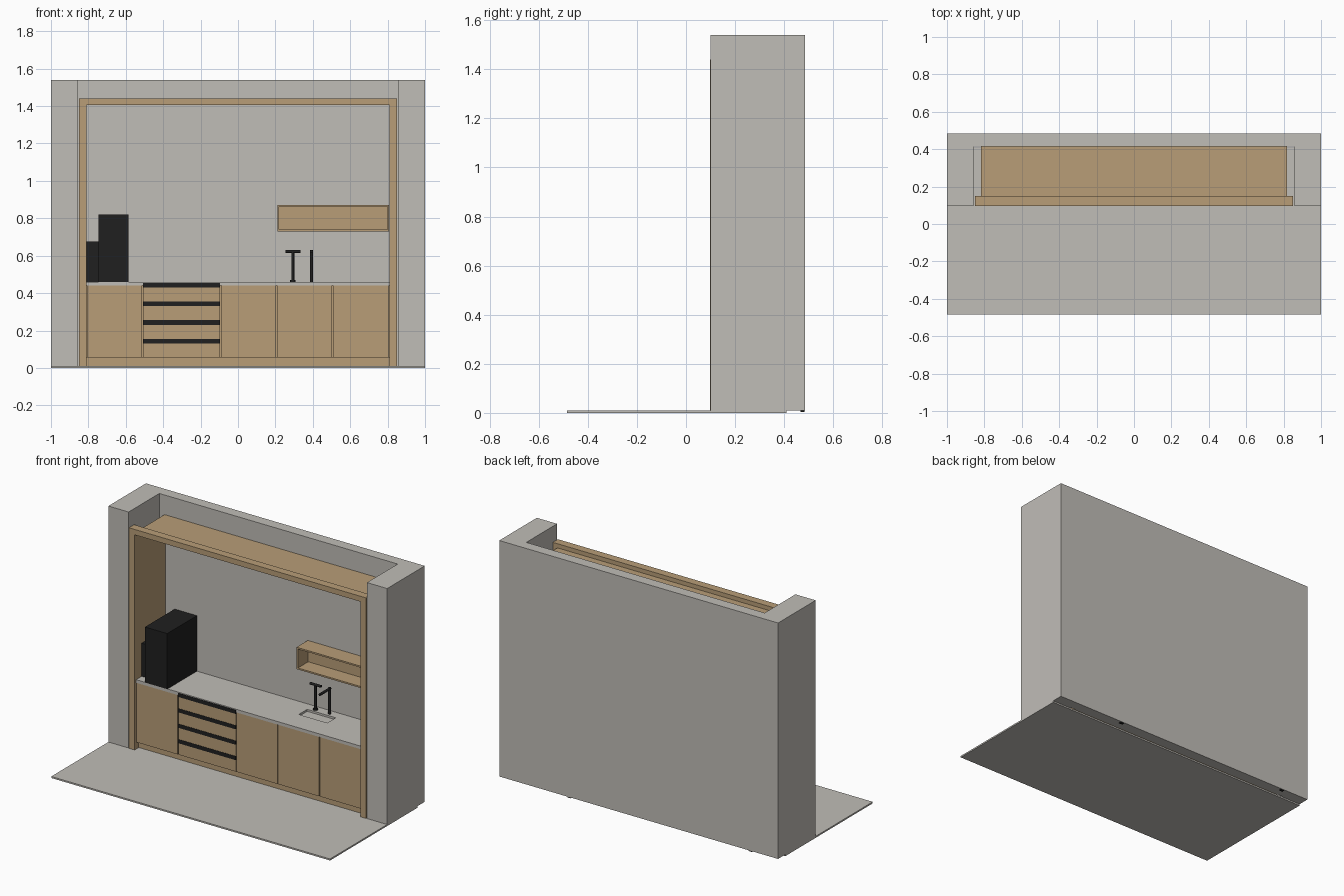
import bpy
import bmesh
from mathutils import Vector

if "Cube" in bpy.data.objects:
    bpy.data.objects.remove(bpy.data.objects["Cube"], do_unlink=True)


def make_material(name, color):
    mat = bpy.data.materials.new(name)
    mat.use_nodes = True
    mat.diffuse_color = (*color, 1)
    mat.node_tree.nodes["Principled BSDF"].inputs["Base Color"].default_value = (*color, 1)
    return mat


STONE = make_material("warm grey plaster", (0.53, 0.51, 0.475))
WOOD = make_material("light oak", (0.48, 0.34, 0.185))
BLACK = make_material("matte black", (0.014, 0.014, 0.014))


def finish(name, bm, mat):
    bmesh.ops.recalc_face_normals(bm, faces=bm.faces)
    mesh = bpy.data.meshes.new(name)
    bm.to_mesh(mesh)
    bm.free()
    mesh.materials.append(mat)
    obj = bpy.data.objects.new(name, mesh)
    bpy.context.collection.objects.link(obj)
    return obj


def box(name, x, y, z, mat):
    """Box from (min, max) ranges on each axis."""
    bm = bmesh.new()
    bmesh.ops.create_cube(bm, size=1)
    for v in bm.verts:
        v.co = [r[0] if c < 0 else r[1] for c, r in zip(v.co, (x, y, z))]
    return finish(name, bm, mat)


def prism(name, outline, place, depth, mat):
    """Extrude a 2D outline; place maps each 2D point into space."""
    bm = bmesh.new()
    face = bm.faces.new([bm.verts.new(place(*p)) for p in outline])
    ext = bmesh.ops.extrude_face_region(bm, geom=[face])
    verts = [e for e in ext["geom"] if isinstance(e, bmesh.types.BMVert)]
    bmesh.ops.translate(bm, verts=verts, vec=depth)
    return finish(name, bm, mat)


def rod(name, start, end, radius, mat):
    a, b = Vector(start), Vector(end)
    bm = bmesh.new()
    bmesh.ops.create_cone(bm, cap_ends=True, segments=16, radius1=radius,
                          radius2=radius, depth=(b - a).length)
    turn = (b - a).to_track_quat("Z", "Y")
    for v in bm.verts:
        v.co = turn @ v.co + (a + b) / 2
    obj = finish(name, bm, mat)
    bpy.context.view_layer.objects.active = obj
    obj.select_set(True)
    bpy.ops.object.shade_smooth_by_angle()
    obj.select_set(False)
    return obj


# Floor slab and U-shaped niche wall
FLOOR, TOP, FRONT, BACK = 0.01, 1.54, 0.10, 0.415
box("floor_slab", (-1, 1), (-0.485, 0.41), (0, FLOOR), STONE)
half = [(1, 0.485), (1, FRONT), (0.855, FRONT), (0.855, BACK)]
outline = half + [(-x, y) for x, y in reversed(half)]
prism("niche_wall", outline, lambda x, y: (x, y, FLOOR), (0, 0, TOP - FLOOR), STONE)

# Oak portal trim around the opening
half = [(0.85, FLOOR), (0.85, 1.44)]
inner = [(0.81, FLOOR), (0.81, 1.405)]
outline = (half + [(-x, z) for x, z in reversed(half)]
           + [(-x, z) for x, z in inner] + list(reversed(inner)))
prism("portal_trim", outline, lambda x, z: (x, 0.0975, z), (0, 0.0525, 0), WOOD)

# Oak lining of the niche
for side, name in ((-1, "right"), (1, "left")):
    box(name + "_lining", sorted((side * 0.81, side * 0.817)), (0.15, BACK),
        (FLOOR, 1.405), WOOD)
box("ceiling_lining", (-0.817, 0.817), (0.15, BACK), (1.405, 1.413), WOOD)

# Base cabinets
FACE = 0.113
box("plinth", (-0.81, 0.81), (0.14, BACK), (FLOOR, 0.055), WOOD)
box("cabinet_body", (-0.81, 0.81), (FACE + 0.012, BACK), (0.055, 0.44), WOOD)
edges = [-0.81, -0.51, -0.092, 0.206, 0.506, 0.81]
GAP = 0.003
for i, (a, b) in enumerate(zip(edges, edges[1:])):
    if i != 1:
        box(f"cabinet_door_{i}", (a + GAP, b - GAP), (FACE, FACE + 0.012),
            (0.055, 0.44), WOOD)

# Drawer fronts with black grip strips
a, b = edges[1] + GAP, edges[2] - GAP
bottom = 0.055
for i in range(4):
    grip = 0.13 + 0.1 * i
    box(f"drawer_front_{i}", (a, b), (FACE, FACE + 0.012), (bottom, grip), WOOD)
    box(f"drawer_grip_{i}", (a, b), (FACE - 0.002, FACE + 0.012),
        (grip, grip + 0.025), BLACK)
    bottom = grip + 0.025

# Worktop with a sunken sink
worktop = box("worktop", (-0.81, 0.81), (FACE, BACK), (0.44, 0.46), STONE)
cutter = box("sink_cutter", (0.25, 0.455), (0.265, 0.352), (0.447, 0.5), STONE)
cut = worktop.modifiers.new("sink", "BOOLEAN")
cut.operation = "DIFFERENCE"
cut.solver = "EXACT"
cut.object = cutter
bpy.context.view_layer.objects.active = worktop
bpy.ops.object.modifier_apply(modifier="sink")
bpy.data.objects.remove(cutter, do_unlink=True)

# Mixer tap with cross bar, and a spout tap
rod("mixer_foot", (0.293, 0.375, 0.46), (0.293, 0.375, 0.47), 0.014, BLACK)
rod("mixer_post", (0.293, 0.375, 0.46), (0.293, 0.375, 0.62), 0.008, BLACK)
rod("mixer_bar", (0.255, 0.375, 0.622), (0.335, 0.375, 0.622), 0.008, BLACK)
rod("spout_post", (0.393, 0.378, 0.46), (0.393, 0.378, 0.63), 0.009, BLACK)
rod("spout", (0.393, 0.384, 0.622), (0.393, 0.275, 0.622), 0.008, BLACK)

# Countertop appliance and its side tank
box("appliance_body", (-0.745, -0.585), (0.11, BACK), (0.46, 0.82), BLACK)
box("appliance_tank", (-0.81, -0.745), (0.17, 0.40), (0.46, 0.675), BLACK)

# Open wall shelf
X, Y, Z, T = (0.21, 0.808), (0.30, BACK), (0.73, 0.872), 0.01
box("shelf_bottom", X, Y, (Z[0], Z[0] + T), WOOD)
box("shelf_top", X, Y, (Z[1] - T, Z[1]), WOOD)
for name, x in (("right", X[0]), ("left", X[1] - T)):
    box("shelf_" + name + "_end", (x, x + T), Y, (Z[0] + T, Z[1] - T), WOOD)
box("shelf_back", (X[0] + T, X[1] - T), (BACK - T, BACK), (Z[0] + T, Z[1] - T), WOOD)

# Small feet under the back wall
for i, x in enumerate((-0.8, 0.5)):
    box(f"wall_foot_{i}", (x - 0.012, x + 0.012), (0.467, 0.483), (0.004, FLOOR), BLACK)
